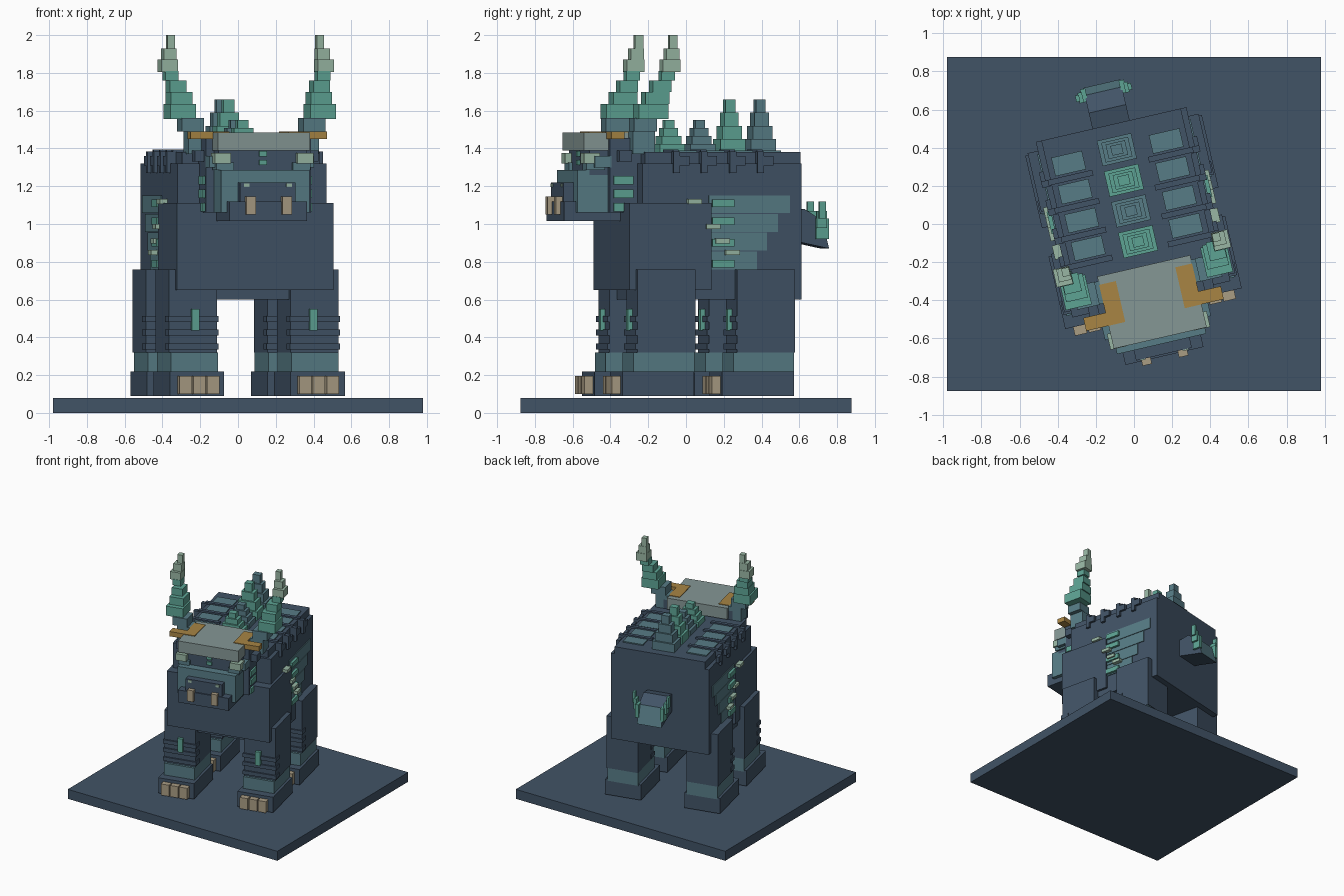
import bpy, bmesh, math
from mathutils import Matrix

if "Cube" in bpy.data.objects:
    bpy.data.objects.remove(bpy.data.objects["Cube"])

YAW = math.radians(13)
SPIN = Matrix.Rotation(YAW, 4, 'Z')


def lin(c):
    c /= 255
    return c / 12.92 if c <= 0.04045 else ((c + 0.055) / 1.055) ** 2.4


def mat(name, r, g, b):
    m = bpy.data.materials.new(name)
    m.diffuse_color = (lin(r), lin(g), lin(b), 1)
    m.use_nodes = True
    m.node_tree.nodes["Principled BSDF"].inputs["Base Color"].default_value = m.diffuse_color
    return m


NAVY = mat("navy", 65, 83, 102)
SLATE = mat("slate_teal", 87, 124, 134)
TEAL = mat("bright_teal", 93, 163, 148)
PALE = mat("pale_green", 152, 182, 163)
GREY = mat("stone_grey", 133, 151, 149)
TAN = mat("tan", 170, 157, 132)
GOLD = mat("gold", 168, 133, 68)


def obj(name, bm, material, spin=True):
    bmesh.ops.recalc_face_normals(bm, faces=bm.faces)
    if spin:
        bm.transform(SPIN)
    me = bpy.data.meshes.new(name)
    bm.to_mesh(me)
    bm.free()
    me.materials.append(material)
    o = bpy.data.objects.new(name, me)
    bpy.context.collection.objects.link(o)
    return o


def add_box(bm, x0, x1, y0, y1, z0, z1):
    m = Matrix.Translation(((x0 + x1) / 2, (y0 + y1) / 2, (z0 + z1) / 2)) @ \
        Matrix.Diagonal((abs(x1 - x0), abs(y1 - y0), abs(z1 - z0), 1))
    bmesh.ops.create_cube(bm, size=1, matrix=m)


def boxes(name, material, items, mirror=False, spin=True):
    bm = bmesh.new()
    for b in items:
        add_box(bm, *b)
        if mirror:
            add_box(bm, -b[1], -b[0], *b[2:])
    return obj(name, bm, material, spin)


# ground slab, not turned with the beast
boxes("base_slab", NAVY, [(-.98, .98, -.875, .875, 0, .08)], spin=False)

# torso, back deck and chest
boxes("torso", NAVY, [(-.405, .405, -.33, .535, .6, 1.32)])
boxes("back_deck", NAVY, [(-.375, .375, -.31, .535, 1.32, 1.38)])
boxes("chest", NAVY, [(-.425, .425, -.405, .04, .65, 1.11)])

# back plates with dark ribs and rim teeth beside them
rows = [.386, .235, .08, -.07]
boxes("back_plates", SLATE,
      [(.18, .345, v - .05, v + .05, 1.37, 1.389) for v in rows], True)
boxes("back_ribs", NAVY,
      [(.15, .39, v - .09, v - .06, 1.36, 1.395) for v in rows], True)
boxes("rim_teeth", NAVY,
      [(.37, .425, v - .095, v - .06, 1.27, 1.385) for v in rows] +
      [(.40, .425, v - .06, v - .01, 1.31, 1.36) for v in rows], True)

# stepped spikes down the spine
for i, (v, top, m) in enumerate([(-.095, 1.55, TEAL), (.07, 1.55, SLATE),
                                 (.235, 1.66, TEAL), (.40, 1.66, SLATE)]):
    step = (top - 1.38) / 4
    boxes(f"spine_spike_{i + 1}", m,
          [(-w, w, v - d, v + d, 1.37, 1.38 + step * (k + 1))
           for k, (w, d) in enumerate([(.092, .068), (.072, .053), (.052, .039), (.03, .026)])])

# flank bands and glowing bars
band_ends = [.29, .345, .405, .47]
boxes("flank_bands", SLATE,
      [(.40, .412, .03, e, .76 + .099 * i, .855 + .099 * i)
       for i, e in enumerate(band_ends)], True)
boxes("flank_bars", TEAL,
      [(.40, .432, .045, .165, z, z + .04) for z in (.77, .88, .995, 1.09)], True)
boxes("flank_tips", PALE,
      [(.40, .445, v, v + .075, z, z + .026)
       for v, z in ((-.09, 1.106), (.01, .973), (.06, .898), (.115, .836))], True)

# legs
for end, f in (("front", -.37), ("rear", .172)):
    boxes(f"{end}_thighs", NAVY, [(.2, .46, f, f + .315, .32, .76)], True)
    boxes(f"{end}_leg_bars", NAVY,
          [(.193, .467, f - .012, f + .06, z, z + .032) for z in (.335, .41, .48)], True)
    boxes(f"{end}_leg_gems", TEAL, [(.3, .342, f - .025, f + .01, .435, .55)], True)
    boxes(f"{end}_ankles", SLATE, [(.2, .455, f - .02, f + .31, .21, .32)], True)
    boxes(f"{end}_feet", NAVY, [(.18, .475, f - .085, f + .305, .09, .22)], True)
    boxes(f"{end}_claws", TAN,
          [(u - .033, u + .033, f - .132, f - .07, .1, .195) for u in (.25, .325, .4)], True)

# head
boxes("head", NAVY, [(-.285, .285, -.48, -.25, 1.06, 1.455)])
boxes("forehead", NAVY, [(-.24, .24, -.58, -.4, 1.26, 1.4)])
boxes("face", SLATE, [(-.24, .24, -.645, -.45, 1.06, 1.285)])
boxes("snout", NAVY, [(-.15, .15, -.70, -.5, 1.11, 1.22)])
boxes("jaw", NAVY, [(-.21, .21, -.71, -.4, 1.015, 1.12)])
boxes("brow_plate", GREY, [(-.25, .25, -.613, -.225, 1.39, 1.485)])
boxes("eyes", PALE, [(.18, .268, -.615, -.53, 1.32, 1.375)], True)
boxes("eye_rims", SLATE, [(.16, .255, -.60, -.5, 1.285, 1.325),
                          (.24, .285, -.56, -.47, 1.3, 1.36)], True)
boxes("forehead_gems", TEAL, [(-.02, .02, -.592, -.57, z, z + .028) for z in (1.312, 1.358)])
boxes("nostrils", PALE, [(.1, .13, -.706, -.69, 1.195, 1.215)], True)
boxes("tusks", TAN, [(.073, .123, -.735, -.69, 1.05, 1.145)], True)
boxes("cheek_bars", TEAL,
      [(.28, .297, -.46, -.355, z, z + .045) for z in (1.065, 1.137, 1.208)], True)
boxes("ear_tabs", NAVY, [(.27, .335, -.44, -.37, 1.33, 1.39)], True)
boxes("gold_trim", GOLD, [(.16, .25, -.49, -.27, 1.45, 1.49),
                          (.25, .37, -.49, -.42, 1.45, 1.49)], True)

# horns: stacked blocks leaning outwards and back (u, v, half width, half depth, z0, z1)
horn = {
    ("horn_roots", SLATE): [(.3, -.31, .055, .06, 1.37, 1.49), (.33, -.31, .06, .062, 1.49, 1.56)],
    ("horn_shafts", TEAL): [(.38, -.28, .07, .08, 1.555, 1.635), (.38, -.255, .058, .065, 1.635, 1.7),
                            (.39, -.23, .045, .05, 1.7, 1.76), (.413, -.2, .035, .036, 1.76, 1.81)],
    ("horn_tips", PALE): [(.425, -.185, .044, .048, 1.805, 1.87), (.417, -.175, .034, .035, 1.87, 1.93),
                          (.405, -.165, .02, .022, 1.93, 2.0)],
}
for (name, m), parts in horn.items():
    boxes(name, m, [(u - a, u + a, v - b, v + b, z0, z1) for u, v, a, b, z0, z1 in parts], True)

# drooping tail with a lighter end cap
bm = bmesh.new()
side = [bm.verts.new((-.1, v, z)) for v, z in
        ((.52, 1.06), (.62, 1.08), (.715, 1.02), (.755, .87), (.52, .92))]
ext = bmesh.ops.extrude_face_region(bm, geom=[bm.faces.new(side)])
bmesh.ops.translate(bm, vec=(.2, 0, 0),
                    verts=[g for g in ext["geom"] if isinstance(g, bmesh.types.BMVert)])
tail = obj("tail", bm, NAVY)
tail.data.materials.append(SLATE)
for p in tail.data.polygons:
    n = SPIN.to_3x3().inverted() @ p.normal
    if n.y > .9:
        p.material_index = 1
boxes("tail_fringe", TEAL, [(.09, .118, .68, .75, .92, 1.03), (.112, .135, .68, .735, .98, 1.07),
                            (.13, .15, .69, .725, 1.03, 1.12)], True)
